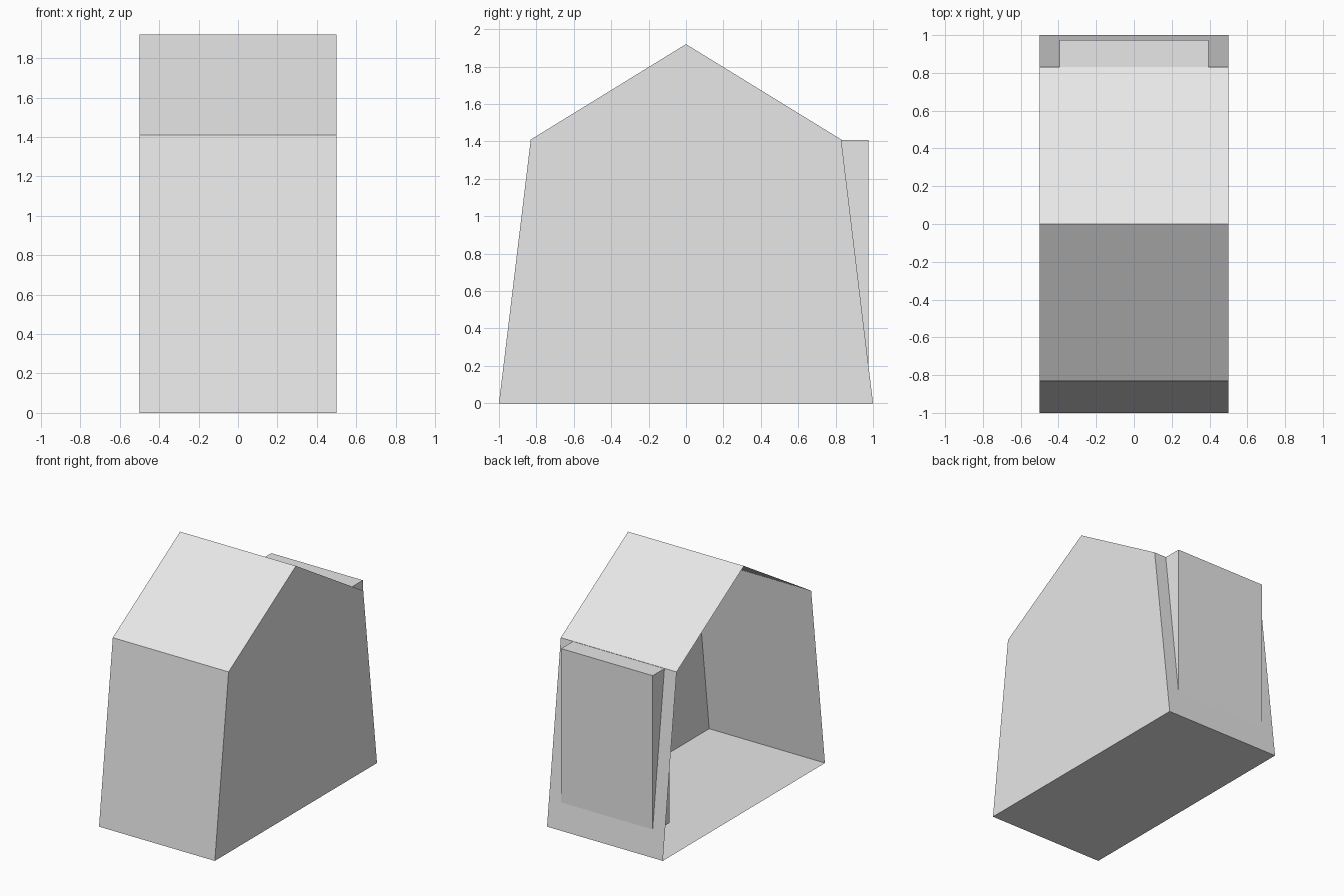
import bpy, bmesh

if "Cube" in bpy.data.objects:
    bpy.data.objects.remove(bpy.data.objects["Cube"])

grey = bpy.data.materials.new("plain grey")
grey.diffuse_color = (0.8, 0.8, 0.8, 1)
grey.use_nodes = True
grey.node_tree.nodes["Principled BSDF"].inputs["Base Color"].default_value = grey.diffuse_color


def add_object(name, bm):
    mesh = bpy.data.meshes.new(name)
    bm.to_mesh(mesh)
    bm.free()
    mesh.materials.append(grey)
    obj = bpy.data.objects.new(name, mesh)
    bpy.context.collection.objects.link(obj)
    return obj


# House shell: gabled profile swept along x, left end left open
half = [(1.0, 0.0), (0.83, 1.41)]
profile = half + [(0.0, 1.92)] + [(-y, z) for y, z in reversed(half)]
bm = bmesh.new()
end_wall = bm.faces.new([bm.verts.new((0.5, y, z)) for y, z in profile])
swept = bmesh.ops.extrude_edge_only(bm, edges=end_wall.edges[:])
verts = [v for v in swept["geom"] if isinstance(v, bmesh.types.BMVert)]
bmesh.ops.translate(bm, verts=verts, vec=(-1, 0, 0))
bmesh.ops.recalc_face_normals(bm, faces=bm.faces[:])
end_wall.normal_update()
if end_wall.normal.x < 0:
    bmesh.ops.reverse_faces(bm, faces=bm.faces[:])
add_object("house_shell", bm)

# Upright door block set through the sloping back wall
low, high = (-0.395, 0.765, 0.18), (0.395, 0.975, 1.408)
bm = bmesh.new()
bmesh.ops.create_cube(bm, size=1)
for v in bm.verts:
    v.co = [(a + b) / 2 + c * (b - a) for a, b, c in zip(low, high, v.co)]
add_object("back_door_block", bm)
